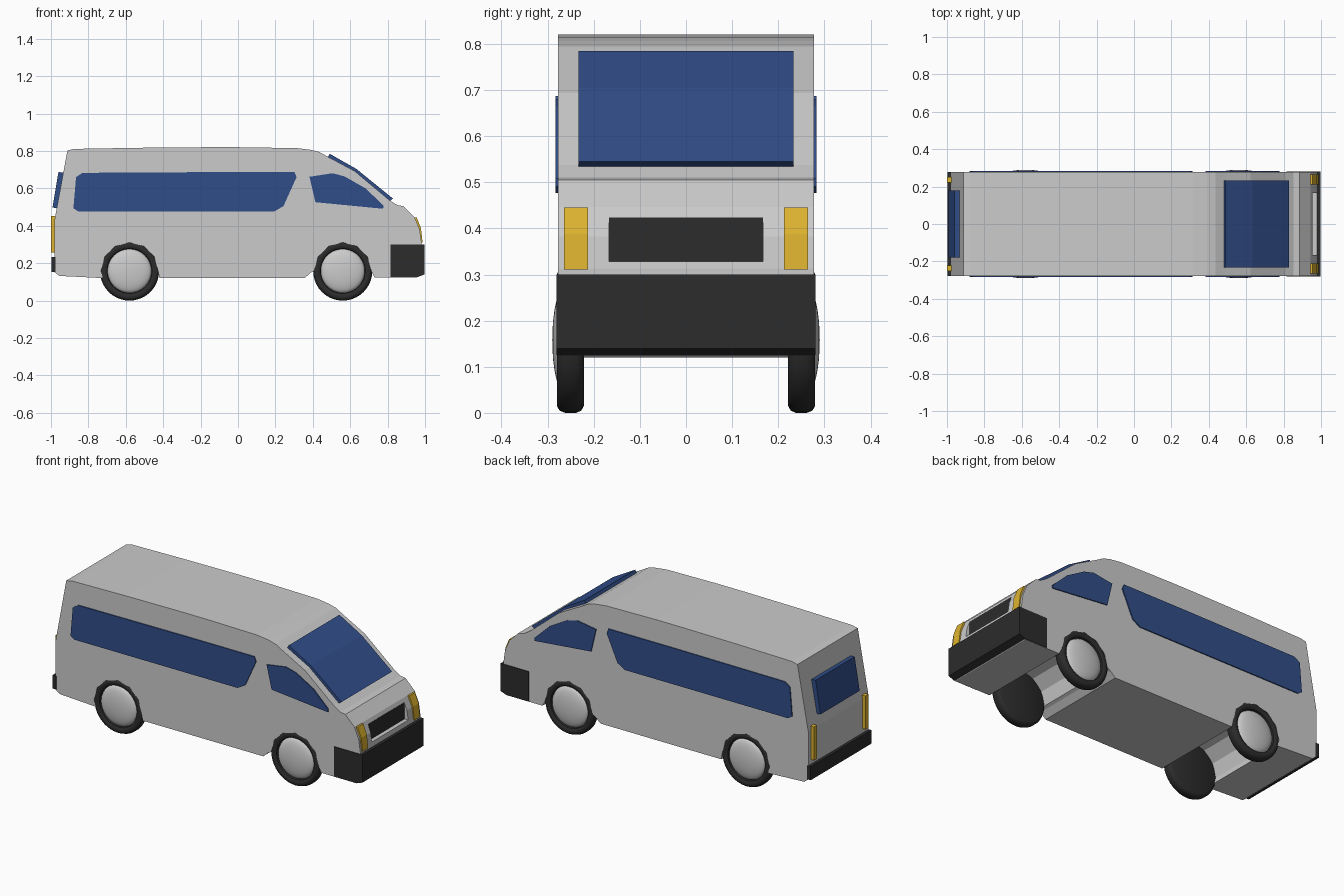
import bpy, bmesh, math

if "Cube" in bpy.data.objects:
    bpy.data.objects.remove(bpy.data.objects["Cube"])


def material(name, color):
    m = bpy.data.materials.new(name)
    m.diffuse_color = color
    m.use_nodes = True
    m.node_tree.nodes["Principled BSDF"].inputs["Base Color"].default_value = m.diffuse_color
    return m


GLASS = material("blue_glass", (0.03, 0.075, 0.25, 1))
BLACK = material("black_rubber", (0.025, 0.025, 0.025, 1))
AMBER = material("amber_lamp", (0.72, 0.45, 0.03, 1))


def finish(name, bm, mat=None):
    bmesh.ops.recalc_face_normals(bm, faces=bm.faces)
    me = bpy.data.meshes.new(name)
    bm.to_mesh(me)
    bm.free()
    ob = bpy.data.objects.new(name, me)
    bpy.context.collection.objects.link(ob)
    if mat:
        me.materials.append(mat)
    return ob


def prism(name, pts, y0, y1, mat=None):
    """Side profile (x, z) extruded across y."""
    bm = bmesh.new()
    face = bm.faces.new([bm.verts.new((x, y0, z)) for x, z in pts])
    ext = bmesh.ops.extrude_face_region(bm, geom=[face])["geom"]
    for v in ext:
        if isinstance(v, bmesh.types.BMVert):
            v.co.y = y1
    return finish(name, bm, mat)


def box(name, x0, x1, y0, y1, z0, z1, mat=None):
    return prism(name, [(x0, z0), (x1, z0), (x1, z1), (x0, z1)], y0, y1, mat)


def lathe(name, profile, x, z, side, mat=None, n=40):
    """Profile (radius, y) spun round the wheel axle."""
    bm = bmesh.new()
    vs = [bm.verts.new((x + r, side * y, z)) for r, y in profile]
    es = [bm.edges.new(p) for p in zip(vs, vs[1:])]
    bmesh.ops.spin(bm, geom=vs + es, cent=(x, 0, z), axis=(0, 1, 0),
                   angle=2 * math.pi, steps=n, use_merge=True)
    bmesh.ops.remove_doubles(bm, verts=bm.verts, dist=1e-5)
    ob = finish(name, bm, mat)
    bpy.ops.object.select_all(action='DESELECT')
    bpy.context.view_layer.objects.active = ob
    ob.select_set(True)
    bpy.ops.object.shade_smooth_by_angle(angle=math.radians(40))
    return ob


WHEELS = {"rear": -0.58, "front": 0.56}
WZ, HALF = 0.158, 0.277


def arch(cx):
    """Faceted wheel tunnel, from left to right."""
    return [(cx + 0.153 * math.cos(math.radians(a)), WZ + 0.153 * math.sin(math.radians(a)))
            for a in range(180, -1, -30)]


# Body shell with wheel tunnels
body_pts = ([(-0.981, 0.152), (-0.955, 0.132), (-0.72, 0.12)] + arch(WHEELS["rear"])
            + [(-0.42, 0.12), (0.356, 0.12), (0.39, 0.15)] + arch(WHEELS["front"])
            + [(0.73, 0.124), (0.955, 0.124), (0.981, 0.14), (0.981, 0.313), (0.971, 0.382),
               (0.944, 0.446), (0.885, 0.505), (0.853, 0.51), (0.81, 0.537), (0.623, 0.693),
               (0.484, 0.767), (0.436, 0.794), (0.39, 0.806), (0.318, 0.815), (0.0, 0.82),
               (-0.18, 0.82), (-0.527, 0.817), (-0.875, 0.811), (-0.912, 0.803),
               (-0.955, 0.57), (-0.981, 0.43)])
body = prism("body", body_pts, -HALF, HALF)

# Grille recess
cutter = box("grille_cutter", 0.95, 1.1, -0.167, 0.167, 0.328, 0.424)
cutter.hide_render = True
mod = body.modifiers.new("grille_recess", 'BOOLEAN')
mod.operation, mod.solver, mod.object = 'DIFFERENCE', 'EXACT', cutter
bpy.context.view_layer.objects.active = body
bpy.ops.object.modifier_apply(modifier=mod.name)
bpy.data.objects.remove(cutter)
box("grille", 0.945, 0.955, -0.167, 0.167, 0.328, 0.424, BLACK)

# Bumpers
prism("front_bumper", [(0.816, 0.126), (0.96, 0.126), (0.998, 0.14), (0.998, 0.3), (0.816, 0.3)],
      -0.281, 0.281, BLACK)
box("rear_bumper", -0.998, -0.975, -0.279, 0.279, 0.153, 0.232, BLACK)

# Windscreen and rear window
prism("windscreen", [(0.48, 0.765), (0.618, 0.688), (0.808, 0.53), (0.829, 0.545),
                     (0.633, 0.704), (0.49, 0.785)], -0.233, 0.233, GLASS)
prism("rear_window", [(-0.965, 0.495), (-0.992, 0.497), (-0.96, 0.687), (-0.93, 0.685)],
      -0.18, 0.18, GLASS)

side_window = [(-0.88, 0.494), (-0.855, 0.477), (0.195, 0.477), (0.243, 0.505), (0.313, 0.66),
               (0.302, 0.687), (-0.13, 0.687), (-0.832, 0.683), (-0.866, 0.66)]
cab_window = [(0.382, 0.662), (0.505, 0.681), (0.57, 0.664), (0.682, 0.6), (0.778, 0.508),
              (0.776, 0.491), (0.414, 0.526)]
headlight = [(0.935, 0.445), (0.955, 0.445), (0.978, 0.388), (0.987, 0.311), (0.96, 0.311)]

# Wheel profiles (radius, y)
tyre = [(0, 0.221), (0.142, 0.221), (0.153, 0.227), (0.158, 0.238), (0.158, 0.262),
        (0.153, 0.274), (0.143, 0.28), (0.13, 0.28), (0.12, 0.273), (0.117, 0.255), (0, 0.255)]
hub = [(0.118, 0.258)] + [(0.116 * math.cos(a), 0.262 + 0.028 * math.sin(a))
                          for a in [i * math.pi / 16 for i in range(8)]] + [(0, 0.29)]

# Parts mirrored on both sides
for side, s in (("right", -1), ("left", 1)):
    prism(side + "_side_window", side_window, s * 0.27, s * 0.283, GLASS)
    prism(side + "_cab_window", cab_window, s * 0.27, s * 0.283, GLASS)
    prism(side + "_headlight", headlight, s * 0.212, s * 0.264, AMBER)
    box(side + "_tail_light", -1.0, -0.97, s * 0.222, s * 0.25, 0.258, 0.452, AMBER)
    for end, x in WHEELS.items():
        lathe(f"{end}_{side}_tyre", tyre, x, WZ, s, BLACK)
        lathe(f"{end}_{side}_hub", hub, x, WZ, s)
